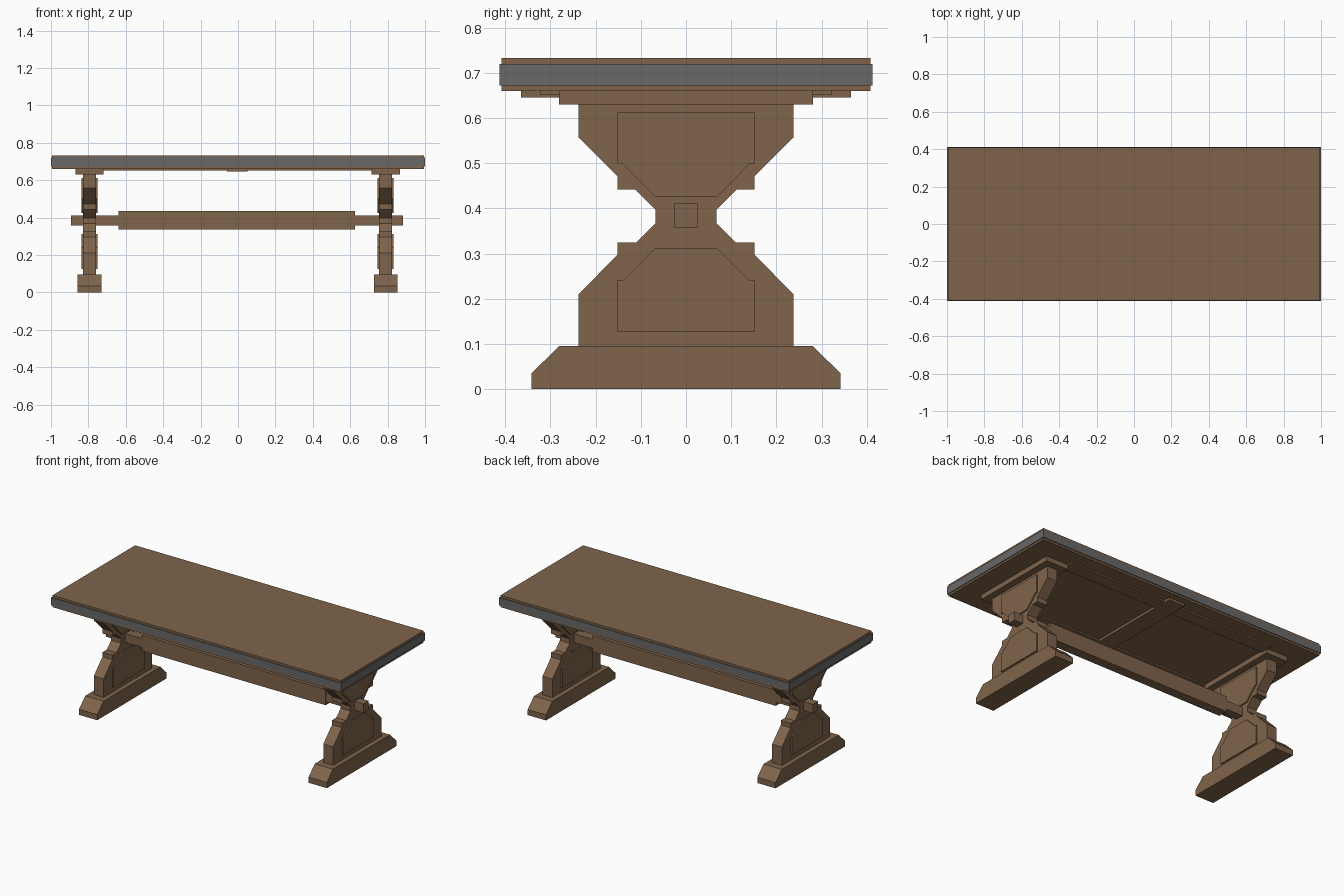
import bpy, bmesh

if "Cube" in bpy.data.objects:
    bpy.data.objects.remove(bpy.data.objects["Cube"])

def material(name, rgb):
    m = bpy.data.materials.new(name)
    m.diffuse_color = (*rgb, 1)
    m.use_nodes = True
    m.node_tree.nodes["Principled BSDF"].inputs["Base Color"].default_value = m.diffuse_color
    return m

WOOD = material("brown wood", (0.215, 0.128, 0.072))
METAL = material("grey metal", (0.14, 0.14, 0.14))

def prism(name, profile, x0, x1, mat=WOOD):
    """Extrude a (y, z) outline along x."""
    bm = bmesh.new()
    face = bm.faces.new([bm.verts.new((x0, y, z)) for y, z in profile])
    ext = bmesh.ops.extrude_face_region(bm, geom=[face])
    moved = [v for v in ext["geom"] if isinstance(v, bmesh.types.BMVert)]
    bmesh.ops.translate(bm, verts=moved, vec=(x1 - x0, 0, 0))
    bmesh.ops.recalc_face_normals(bm, faces=bm.faces)
    me = bpy.data.meshes.new(name)
    bm.to_mesh(me)
    bm.free()
    me.materials.append(mat)
    ob = bpy.data.objects.new(name, me)
    bpy.context.collection.objects.link(ob)
    return ob

def box(name, x0, x1, y0, y1, z0, z1, mat=WOOD):
    return prism(name, [(y0, z0), (y1, z0), (y1, z1), (y0, z1)], x0, x1, mat)

def mirrored(half):
    """Complete a right-half outline (bottom to top) with its mirror image."""
    return half + [(-y, z) for y, z in reversed(half)]

# Table top with metal edge band
box("table_top", -0.995, 0.995, -0.408, 0.408, 0.66, 0.733)
box("edge_band", -1.0, 1.0, -0.413, 0.413, 0.672, 0.72, METAL)

# Outlines of the trestle parts
FOOT = mirrored([(0.342, 0), (0.342, 0.035), (0.281, 0.095)])
LEG = mirrored([(0.238, 0.095), (0.238, 0.21), (0.152, 0.297), (0.152, 0.325),
                (0.11, 0.325), (0.067, 0.368), (0.067, 0.397), (0.113, 0.442),
                (0.152, 0.442), (0.152, 0.472), (0.238, 0.557), (0.238, 0.63)])
LOW_PANEL = mirrored([(0.152, 0.126), (0.152, 0.241), (0.14, 0.241), (0.068, 0.312)])
UP_PANEL = mirrored([(0.068, 0.425), (0.14, 0.498), (0.152, 0.498), (0.152, 0.612)])

# Two trestles
for side, cx in (("left", -0.794), ("right", 0.789)):
    for part, outline, half in (("foot", FOOT, 0.063), ("leg", LEG, 0.034),
                                ("lower_panel", LOW_PANEL, 0.042),
                                ("upper_panel", UP_PANEL, 0.042)):
        prism(f"{side}_{part}", outline, cx - half, cx + half)
    box(f"{side}_bracket", cx - 0.076, cx + 0.076, -0.281, 0.281, 0.63, 0.66)

# Stretcher beam with tenon passing through both legs
box("stretcher_beam", -0.64, 0.625, -0.03, 0.03, 0.337, 0.435)
box("stretcher_tenon", -0.893, 0.883, -0.026, 0.026, 0.357, 0.412)

# Battens under the top
box("middle_batten", -0.058, 0.052, -0.365, 0.365, 0.645, 0.66)
for s, side in ((-1, "front"), (1, "back")):
    ys = sorted((s * 0.24, s * 0.323))
    box(f"{side}_rail", -0.72, 0.715, *ys, 0.651, 0.66)
